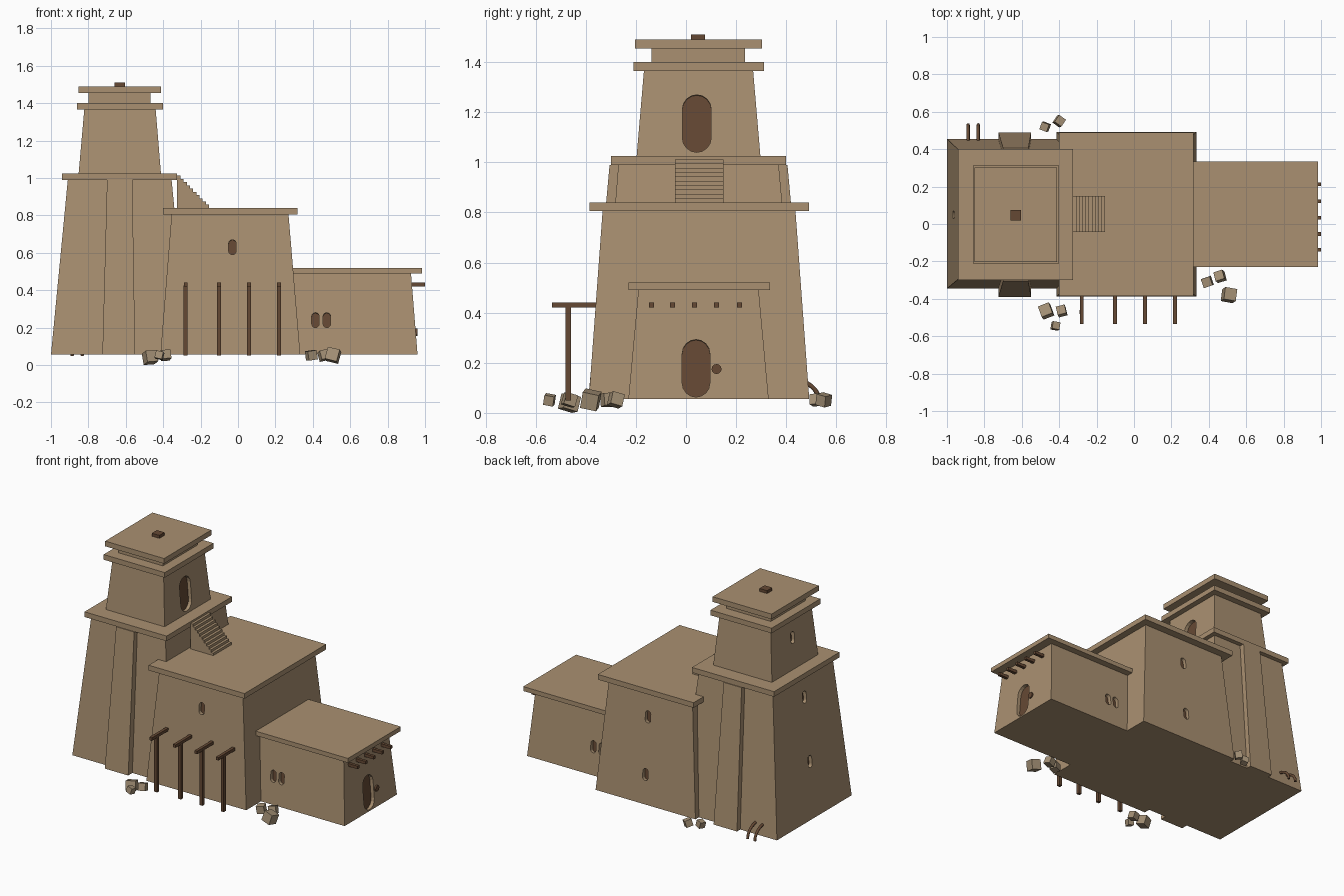
import bpy, bmesh, math, random
from mathutils import Matrix, Vector

if "Cube" in bpy.data.objects:
    bpy.data.objects.remove(bpy.data.objects["Cube"])

random.seed(4)


def material(name, rgb):
    m = bpy.data.materials.new(name)
    m.diffuse_color = (*rgb, 1)
    m.use_nodes = True
    m.node_tree.nodes["Principled BSDF"].inputs["Base Color"].default_value = m.diffuse_color
    return m


CLAY = material("clay wall", (0.40, 0.28, 0.165))
WOOD = material("dark wood", (0.13, 0.066, 0.034))
ROCK = material("pale stone", (0.37, 0.28, 0.18))
GROUND = 0.055


def make(name, bm, mat):
    bmesh.ops.recalc_face_normals(bm, faces=bm.faces)
    me = bpy.data.meshes.new(name)
    bm.to_mesh(me)
    bm.free()
    me.materials.append(mat)
    ob = bpy.data.objects.new(name, me)
    bpy.context.collection.objects.link(ob)
    return ob


def taper(name, base, top, z0, z1, mat=CLAY):
    """Battered block; rects are (x0, x1, y0, y1)."""
    bm = bmesh.new()
    rings = []
    for (x0, x1, y0, y1), z in ((base, z0), (top, z1)):
        rings.append([bm.verts.new((x, y, z)) for x, y in
                      ((x0, y0), (x1, y0), (x1, y1), (x0, y1))])
    a, b = rings
    bm.faces.new(a[::-1])
    bm.faces.new(b)
    for i in range(4):
        j = (i + 1) % 4
        bm.faces.new((a[i], a[j], b[j], b[i]))
    ob = make(name, bm, mat)
    return ob, (base, top, z0, z1)


def box(name, x0, x1, y0, y1, z0, z1, mat=CLAY):
    return taper(name, (x0, x1, y0, y1), (x0, x1, y0, y1), z0, z1, mat)[0]


def capsule(bm, w, h, y0, y1, mat4):
    """Round-ended prism in the XZ plane, from y0 to y1."""
    r, n = w / 2, 8
    pts = []
    for s, start in ((1, 0), (-1, math.pi)):
        for i in range(n + 1):
            t = start + math.pi * i / n
            pts.append((r * math.cos(t), r * math.sin(t) + s * (h / 2 - r)))
    a = [bm.verts.new(mat4 @ Vector((x, y0, z))) for x, z in pts]
    b = [bm.verts.new(mat4 @ Vector((x, y1, z))) for x, z in pts]
    bm.faces.new(a)
    bm.faces.new(b[::-1])
    for i in range(len(pts)):
        j = (i + 1) % len(pts)
        bm.faces.new((a[j], a[i], b[i], b[j]))


SIDES = {"front": (0, 2), "right": (90, 1), "back": (180, 3), "left": (-90, 0)}


def openings(part, items, depth=0.03):
    """Recess round-ended openings (side, along, z, w, h) with dark backs."""
    body, (base, top, z0, z1) = part
    cut, dark = bmesh.new(), bmesh.new()
    for side, u, z, w, h in items:
        yaw, k = SIDES[side]
        f = (z - z0) / (z1 - z0)
        d = base[k] + (top[k] - base[k]) * f
        tilt = math.atan(abs(top[k] - base[k]) / (z1 - z0))
        loc = (u, d, z) if k > 1 else (d, u, z)
        m = (Matrix.Translation(loc) @ Matrix.Rotation(math.radians(yaw), 4, 'Z')
             @ Matrix.Rotation(-tilt, 4, 'X'))
        capsule(cut, w, h, -0.03, depth, m)
        capsule(dark, w, h, depth - 0.006, depth, m)
    cutter = make("opening_cutter", cut, CLAY)
    cutter.hide_render = True
    mod = body.modifiers.new("openings", 'BOOLEAN')
    mod.operation, mod.solver, mod.object = 'DIFFERENCE', 'EXACT', cutter
    bpy.context.view_layer.objects.active = body
    bpy.ops.object.modifier_apply(modifier=mod.name)
    bpy.data.objects.remove(cutter)
    make(body.name + "_opening_backs", dark, WOOD)


# Lower tower with its roof slab and centre buttresses
lower = taper("lower_tower", (-1.0, -0.265, -0.345, 0.455),
              (-0.91, -0.355, -0.27, 0.37), GROUND, 0.99)
openings(lower, [("left", 0.05, z, 0.04, 0.08) for z in (0.425, 0.85)])
taper("front_buttress", (-0.725, -0.55, -0.39, -0.2),
      (-0.70, -0.565, -0.305, -0.2), GROUND, 0.99)
taper("back_buttress", (-0.725, -0.55, 0.3, 0.49),
      (-0.70, -0.565, 0.3, 0.405), GROUND, 0.99)
box("lower_tower_slab", -0.94, -0.325, -0.30, 0.40, 0.99, 1.025)

# Upper tower, neck and cap
upper = taper("upper_tower", (-0.852, -0.412, -0.197, 0.297),
              (-0.822, -0.44, -0.168, 0.268), 1.025, 1.365)
openings(upper, [("right", 0.043, 1.155, 0.115, 0.23),
                 ("left", 0.05, 1.23, 0.04, 0.08)])
box("upper_tower_slab", -0.86, -0.402, -0.21, 0.312, 1.365, 1.40)
box("tower_neck", -0.80, -0.467, -0.137, 0.235, 1.40, 1.455)
box("tower_cap", -0.853, -0.412, -0.203, 0.303, 1.455, 1.49)
box("roof_hatch", -0.66, -0.603, 0.02, 0.075, 1.49, 1.51, WOOD)

# Middle hall
hall = taper("middle_hall", (-0.415, 0.333, -0.388, 0.492),
             (-0.355, 0.27, -0.333, 0.437), GROUND, 0.805)
openings(hall, [("front", -0.03, 0.63, 0.04, 0.08)] +
         [("back", -0.03, z, 0.04, 0.08) for z in (0.63, 0.25)])
box("middle_hall_slab", -0.40, 0.318, -0.385, 0.49, 0.805, 0.84)

# Low entrance wing
wing = taper("entrance_wing", (0.25, 0.96, -0.23, 0.33),
             (0.25, 0.925, -0.19, 0.29), GROUND, 0.49)
openings(wing, [("right", 0.04, 0.178, 0.11, 0.23)] +
         [(s, x, 0.24, 0.04, 0.08) for s in ("front", "back") for x in (0.414, 0.475)])
box("entrance_wing_slab", 0.29, 0.985, -0.23, 0.335, 0.49, 0.52)
for i, y in enumerate((-0.138, -0.054, 0.034, 0.122, 0.213)):
    box(f"roof_beam_{i}", 0.90, 1.0, y - 0.01, y + 0.01, 0.42, 0.44, WOOD)

# Door knob
bm = bmesh.new()
bmesh.ops.create_cone(bm, cap_ends=True, segments=12, radius1=0.02, radius2=0.02,
                      depth=0.03, matrix=Matrix.Translation((0.945, 0.122, 0.175))
                      @ Matrix.Rotation(math.pi / 2, 4, 'Y'))
make("door_knob", bm, WOOD)

# Stair from hall roof to tower terrace: one stepped profile
bm = bmesh.new()
n, x0, x1, za, zb = 10, -0.325, -0.155, 0.835, 1.012
prof = [(x0, za)]
for i in range(n):
    z = zb - (zb - 0.84) * i / n
    prof += [(x0 + (x1 - x0) * i / n, z), (x0 + (x1 - x0) * (i + 1) / n, z)]
prof.append((x1, za))
face = bm.faces.new([bm.verts.new((x, -0.043, z)) for x, z in prof])
ext = bmesh.ops.extrude_face_region(bm, geom=[face])
bmesh.ops.translate(bm, vec=(0, 0.193, 0),
                    verts=[v for v in ext["geom"] if isinstance(v, bmesh.types.BMVert)])
make("stairs", bm, CLAY)

# Front awning posts and crossbeams
for i, x in enumerate((-0.28, -0.102, 0.059, 0.219)):
    box(f"awning_post_{i}", x - 0.011, x + 0.011, -0.481, -0.459, 0.05, 0.425, WOOD)
    box(f"awning_beam_{i}", x - 0.01, x + 0.01, -0.535, -0.34, 0.42, 0.44, WOOD)

# Bent pipes at the back of the tower
for i, x in enumerate((-0.887, -0.833)):
    cu = bpy.data.curves.new("bent_pipe", 'CURVE')
    cu.dimensions = '3D'
    cu.bevel_depth, cu.bevel_resolution, cu.use_fill_caps = 0.009, 2, True
    sp = cu.splines.new('POLY')
    sp.points.add(8)
    for k, p in enumerate(sp.points):
        t = math.pi / 2 * k / 8
        p.co = (x, 0.43 + 0.10 * math.sin(t), 0.05 + 0.08 * math.cos(t), 1)
    cu.materials.append(WOOD)
    ob = bpy.data.objects.new(f"bent_pipe_{i}", cu)
    bpy.context.collection.objects.link(ob)

# Loose stones around the base (x, y, size)
stones = [(-0.47, -0.465, 0.062), (-0.387, -0.465, 0.048), (-0.42, -0.545, 0.04),
          (0.392, -0.31, 0.05), (0.46, -0.28, 0.05), (0.508, -0.38, 0.066),
          (-0.475, 0.52, 0.042), (-0.40, 0.55, 0.045)]
for i, (x, y, s) in enumerate(stones):
    bm = bmesh.new()
    rot = (Matrix.Rotation(random.uniform(0, 1.5), 4, 'Z')
           @ Matrix.Rotation(random.uniform(-0.35, 0.35), 4, 'X')
           @ Matrix.Rotation(random.uniform(-0.35, 0.35), 4, 'Y'))
    bmesh.ops.create_cube(bm, size=s, matrix=Matrix.Translation((x, y, 0.052)) @ rot)
    if i == 0:  # largest stone touches the ground
        bmesh.ops.translate(bm, verts=bm.verts, vec=(0, 0, -min(v.co.z for v in bm.verts)))
    make(f"stone_{i}", bm, ROCK)
